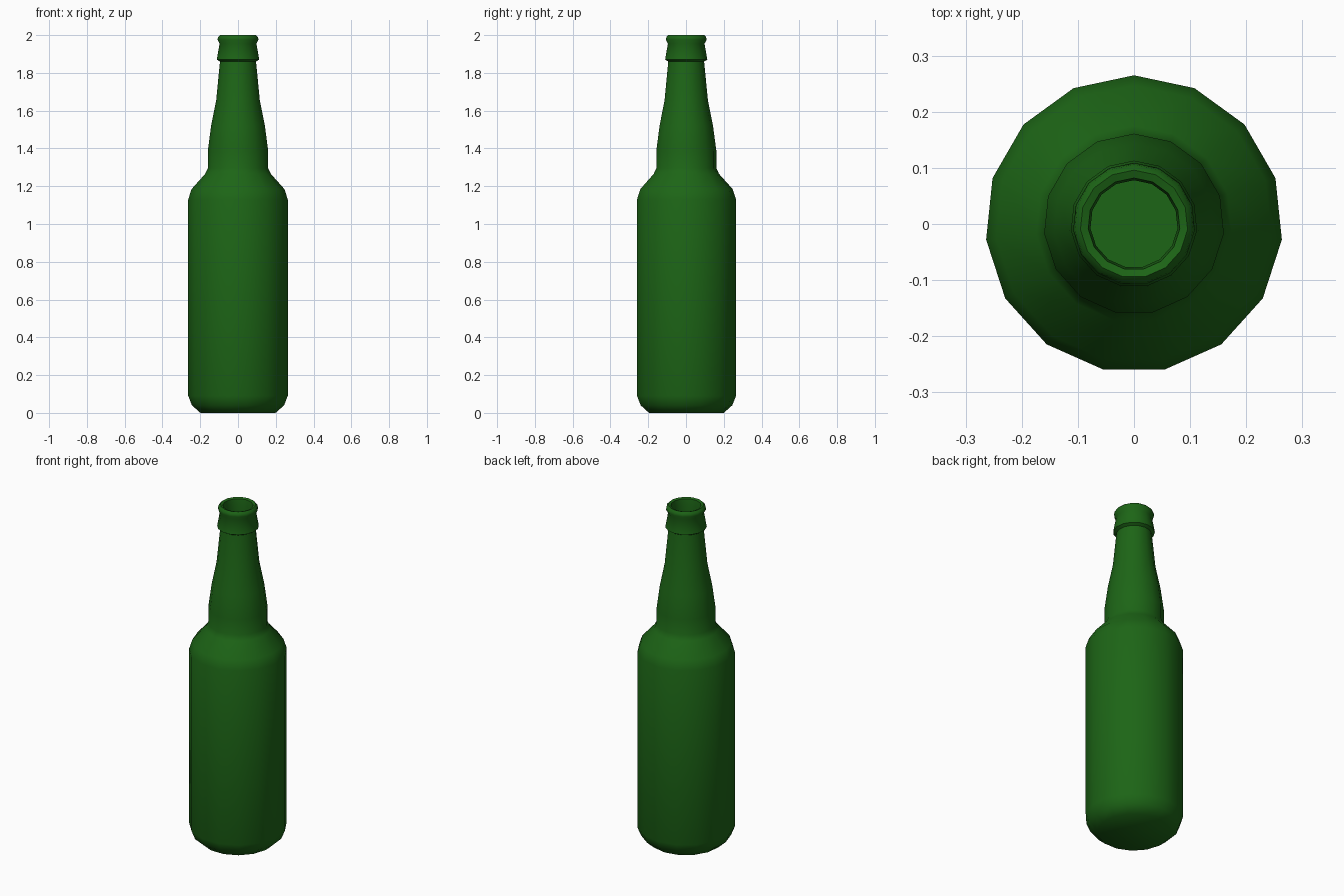
import bpy, bmesh, math

if "Cube" in bpy.data.objects:
    bpy.data.objects.remove(bpy.data.objects["Cube"])

SIDES = 15

# Outer profile from base to lip, then the inside of the glass (radius, height)
outer = [(0.20, 0.0), (0.245, 0.04), (0.265, 0.09), (0.265, 1.13), (0.247, 1.185),
         (0.175, 1.265), (0.161, 1.295), (0.161, 1.385), (0.143, 1.52), (0.116, 1.655),
         (0.096, 1.86), (0.113, 1.87), (0.098, 1.955), (0.109, 1.975),
         (0.106, 1.99), (0.096, 2.0)]
inner = [(0.082, 1.995), (0.078, 1.96), (0.08, 1.86), (0.10, 1.65), (0.145, 1.38),
         (0.145, 1.28), (0.235, 1.17), (0.25, 1.12), (0.25, 0.09), (0.19, 0.02)]


def lathe(name, profile):
    """Spin a profile around z with a corner at the back, capping both ends."""
    bm = bmesh.new()
    rings = []
    for r, z in profile:
        ring = []
        for i in range(SIDES):
            a = math.pi / 2 + 2 * math.pi * i / SIDES
            ring.append(bm.verts.new((r * math.cos(a), r * math.sin(a), z)))
        rings.append(ring)
    for low, high in zip(rings, rings[1:]):
        for i in range(SIDES):
            j = (i + 1) % SIDES
            bm.faces.new((low[i], low[j], high[j], high[i]))
    bm.faces.new(rings[0][::-1])
    bm.faces.new(rings[-1])
    mesh = bpy.data.meshes.new(name)
    bm.to_mesh(mesh)
    bm.free()
    obj = bpy.data.objects.new(name, mesh)
    bpy.context.collection.objects.link(obj)
    return obj


# Bottle
bottle = lathe("bottle", outer + inner)
glass = bpy.data.materials.new("green_glass")
glass.diffuse_color = (0.012, 0.13, 0.008, 1)
glass.use_nodes = True
glass.node_tree.nodes["Principled BSDF"].inputs["Base Color"].default_value = glass.diffuse_color
bottle.data.materials.append(glass)

# Smooth shading with sharp collar and base edges
bpy.context.view_layer.objects.active = bottle
bottle.select_set(True)
bpy.ops.object.shade_smooth_by_angle(angle=math.radians(50))
